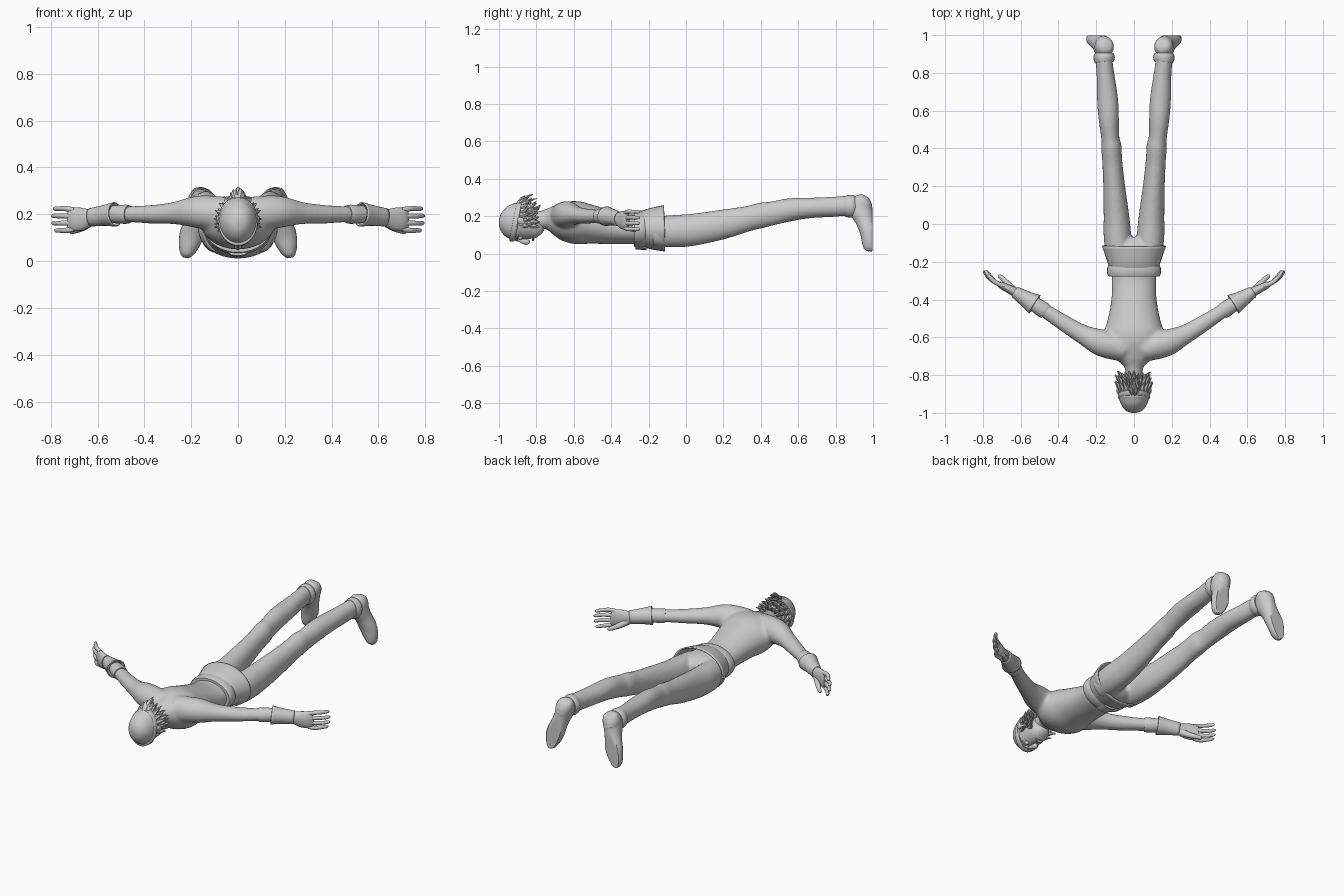
import bpy, bmesh, math, random
from mathutils import Vector

random.seed(4)
UP, FWD = Vector((0, 0, 1)), Vector((0, 1, 0))


def tube(bm, pts, sx=1, up=UP, seg=20, steps=4, caps=True, clamp=None):
    """Smooth loft through sections (x, y, z, half width, half height)."""
    n, secs = len(pts), []
    for i in range(n - 1):
        p0, p1, p2, p3 = pts[max(i - 1, 0)], pts[i], pts[i + 1], pts[min(i + 2, n - 1)]
        for k in range(steps + (i == n - 2)):
            t = k / steps
            secs.append([0.5 * (2 * b + (c - a) * t + (2 * a - 5 * b + 4 * c - d) * t * t
                                + (3 * b - a - 3 * c + d) * t ** 3)
                         for a, b, c, d in zip(p0, p1, p2, p3)])
    rings = []
    for i, s in enumerate(secs):
        c = Vector(s[:3])
        tan = (Vector(secs[min(i + 1, len(secs) - 1)][:3]) - Vector(secs[max(i - 1, 0)][:3])).normalized()
        side = tan.cross(up).normalized()
        top = side.cross(tan)
        ring = []
        for j in range(seg):
            a = 2 * math.pi * j / seg
            v = c + side * math.cos(a) * max(s[3], .002) + top * math.sin(a) * max(s[4], .002)
            if clamp:
                v.y = min(v.y, clamp)
            ring.append(bm.verts.new((v.x * sx, v.y, v.z)))
        rings.append(ring)
    for a, b in zip(rings, rings[1:]):
        for j in range(seg):
            k = (j + 1) % seg
            bm.faces.new((a[j], a[k], b[k], b[j]))
    if caps:
        bm.faces.new(rings[0])
        bm.faces.new(rings[-1])


def make(name, bm, voxel=0, smooth=0, solid=0, angle=40):
    bmesh.ops.recalc_face_normals(bm, faces=bm.faces)
    me = bpy.data.meshes.new(name)
    bm.to_mesh(me)
    bm.free()
    ob = bpy.data.objects.new(name, me)
    bpy.context.collection.objects.link(ob)
    bpy.ops.object.select_all(action='DESELECT')
    ob.select_set(True)
    bpy.context.view_layer.objects.active = ob
    if solid:
        m = ob.modifiers.new("thickness", 'SOLIDIFY')
        m.thickness, m.offset = solid, 0
    if voxel:
        m = ob.modifiers.new("fuse", 'REMESH')
        m.mode, m.voxel_size, m.use_smooth_shade = 'VOXEL', voxel, True
        m = ob.modifiers.new("relax", 'SMOOTH')
        m.factor, m.iterations = 0.5, smooth
    else:
        bpy.ops.object.shade_smooth_by_angle(angle=math.radians(angle))
    return ob


def part(name, pts, both=False, solid=0, **kw):
    bm = bmesh.new()
    for sx in ((1, -1) if both else (1,)):
        tube(bm, pts, sx, **kw)
    return make(name, bm, solid=solid)


# torso, neck and sleeves fused
bm = bmesh.new()
tube(bm, [(0, -.75, .19, .055, .05), (0, -.71, .185, .10, .075), (0, -.65, .175, .155, .105),
          (0, -.58, .165, .16, .115), (0, -.50, .155, .138, .103), (0, -.40, .14, .12, .09),
          (0, -.31, .13, .118, .08), (0, -.22, .13, .12, .08)], seg=32)
tube(bm, [(0, -.86, .175, .05, .05), (0, -.78, .18, .046, .048), (0, -.68, .19, .075, .07)])
for sx in (1, -1):
    tube(bm, [(.05, -.66, .2, .07, .075), (.17, -.63, .21, .072, .07), (.27, -.585, .205, .052, .048),
              (.37, -.525, .2, .044, .04), (.47, -.46, .2, .038, .034), (.54, -.415, .2, .034, .032)], sx)
make("torso_and_sleeves", bm, .009, 8)

# hips and trouser legs fused
bm = bmesh.new()
tube(bm, [(0, -.26, .13, .115, .08), (0, -.18, .125, .14, .09), (0, -.11, .12, .13, .08),
          (0, -.07, .12, .08, .05)], seg=32)
for sx in (1, -1):
    tube(bm, [(.08, -.17, .118, .07, .082), (.088, -.06, .12, .073, .087), (.093, .04, .128, .068, .086),
              (.105, .2, .157, .058, .079), (.115, .33, .187, .053, .068), (.12, .41, .206, .054, .068),
              (.126, .46, .215, .048, .064), (.134, .56, .235, .054, .062), (.14, .66, .244, .056, .055),
              (.15, .78, .25, .048, .054), (.157, .85, .255, .045, .054), (.158, .89, .255, .046, .056)], sx)
make("trouser_legs", bm, .009, 4)

# belt, flared skirt and tilted sash
part("belt", [(0, -.278, .13, .135, .092), (0, -.262, .13, .142, .098), (0, -.235, .13, .142, .1),
              (0, -.216, .13, .135, .096)], steps=2, seg=32)
part("tunic_skirt", [(0, -.24, .13, .125, .09), (0, -.19, .133, .14, .106), (0, -.115, .135, .166, .12)],
     seg=32, caps=False, solid=.008)
part("sash_buckle", [(0, -.27, .035, .04, .012), (0, -.21, .03, .04, .012)], seg=8)

# boots: ankle cuff and clipped flat sole
part("boot_cuff", [(.157, .855, .255, .048, .056), (.158, .87, .254, .055, .06), (.158, .89, .253, .056, .061),
                   (.158, .905, .253, .048, .055)], True, steps=2)
part("boot", [(.155, .95, .312, .012, .014), (.156, .947, .302, .038, .036), (.157, .94, .275, .05, .055),
              (.163, .935, .235, .049, .063), (.178, .955, .18, .046, .05), (.197, .975, .115, .052, .045),
              (.211, .98, .065, .043, .04), (.22, .982, .03, .028, .032), (.223, .982, .014, .012, .015)],
     True, up=FWD, clamp=.998)

# sleeve bands and flared glove cuffs
part("sleeve_band", [(.465, -.465, .2, .04, .038), (.48, -.455, .2, .043, .041),
                     (.53, -.422, .2, .039, .038)], True, steps=2)
part("glove_cuff", [(.525, -.426, .2, .054, .05), (.57, -.398, .195, .041, .042), (.63, -.36, .187, .028, .036)],
     True, caps=False, solid=.006)

# hands: palm, four curled fingers and thumb
bm = bmesh.new()
for sx in (1, -1):
    tube(bm, [(.55, -.41, .195, .03, .032), (.62, -.366, .187, .026, .034), (.665, -.343, .18, .022, .048),
              (.705, -.323, .178, .018, .05), (.725, -.31, .178, .01, .044)], sx)
    for f in range(4):
        z, r = .137 + f * .027, (-.012, 0, .002, -.006)[f]
        spread = (f - 1.5) * .004
        tube(bm, [(.70, -.325, z, .012, .012), (.735, -.308, z + spread, .012, .0115),
                  (.768 + r, -.283, z + spread, .0105, .0105), (.788 + r, -.256, z + spread, .009, .009),
                  (.793 + r, -.246, z + spread, .003, .003)], sx, seg=10, steps=3)
    tube(bm, [(.635, -.35, .165, .018, .02), (.665, -.32, .145, .016, .017), (.692, -.292, .132, .013, .013),
              (.712, -.275, .125, .01, .01), (.718, -.269, .123, .003, .003)], sx, seg=10)
make("hands", bm)

# head with nose, brows, eyes, lips and ears (face looks down)
part("head", [(0, -.995, .178, .012, .014), (0, -.985, .177, .038, .042), (0, -.96, .174, .06, .074),
              (0, -.92, .17, .075, .095), (0, -.88, .167, .077, .097), (0, -.84, .15, .068, .08),
              (0, -.80, .128, .052, .056), (0, -.78, .115, .036, .038), (0, -.772, .108, .012, .014)], seg=28)
part("nose", [(0, -.9, .076, .008, .01), (0, -.87, .066, .011, .014), (0, -.85, .063, .016, .016),
              (0, -.838, .072, .01, .006)], seg=10)
part("brow", [(.01, -.902, .073, .005, .009), (.03, -.91, .08, .007, .009), (.055, -.9, .1, .004, .007)],
     True, seg=8)
part("lips", [(-.025, -.815, .09, .003, .004), (0, -.818, .075, .007, .009), (.025, -.815, .09, .003, .004)], seg=8)
part("ear", [(.07, -.905, .175, .005, .008), (.082, -.89, .178, .01, .018), (.08, -.865, .17, .009, .016),
             (.068, -.84, .16, .004, .007)], True, seg=10)
bm = bmesh.new()
for sx in (1, -1):
    r = bmesh.ops.create_uvsphere(bm, u_segments=12, v_segments=8, radius=.013)
    bmesh.ops.translate(bm, verts=r['verts'], vec=(sx * .03, -.885, .087))
make("eyes", bm)

# bandana: smooth cap and its rolled edge, tilted to the nape
part("bandana_cap", [(0, -1, .178, .01, .01), (0, -.99, .177, .04, .044), (0, -.963, .174, .064, .078),
                     (0, -.925, .171, .079, .098), (0, -.905, .171, .081, .101)], seg=28)
bm = bmesh.new()
tube(bm, [(0, -.925, .17, .08, .1), (0, -.92, .17, .084, .104), (0, -.9, .17, .085, .105),
          (0, -.895, .17, .078, .098)], seg=32, steps=2)
for v in bm.verts:
    v.co.y += (v.co.z - .17) * .2
make("headband", bm)

# spiky hair under the band, plus the upright tuft at the back
bm = bmesh.new()
for row, (y, length) in enumerate(((-.885, .065), (-.86, .065), (-.835, .06))):
    for i in range(13):
        a = math.radians(-12 + 17 * (i + .5 * (row % 2)))
        rx, rz = .07 - row * .008, .09 - row * .014
        b = Vector((rx * math.cos(a), y, .17 - row * .004 + rz * math.sin(a)))
        d = Vector((math.cos(a) * .5, 1, math.sin(a) * .5)).normalized()
        d = d * length * random.uniform(.75, 1.1)
        m, e = b + d * .5, b + d + Vector((math.cos(a), 0, math.sin(a))) * .008
        tube(bm, [(*b, .014, .014), (*m, .012, .012), (*e, .001, .001)], seg=6, steps=2)
for x, y, z in ((-.02, -.845, .305), (.022, -.84, .3), (0, -.815, .318), (-.008, -.8, .295), (.012, -.86, .31)):
    tube(bm, [(x * .4, -.9, .262, .012, .01), (x * .8, (y - .9) / 2, z - .017, .013, .01),
              (x, y, z, .002, .002)], seg=6, steps=2)
make("hair_spikes", bm, angle=25)
